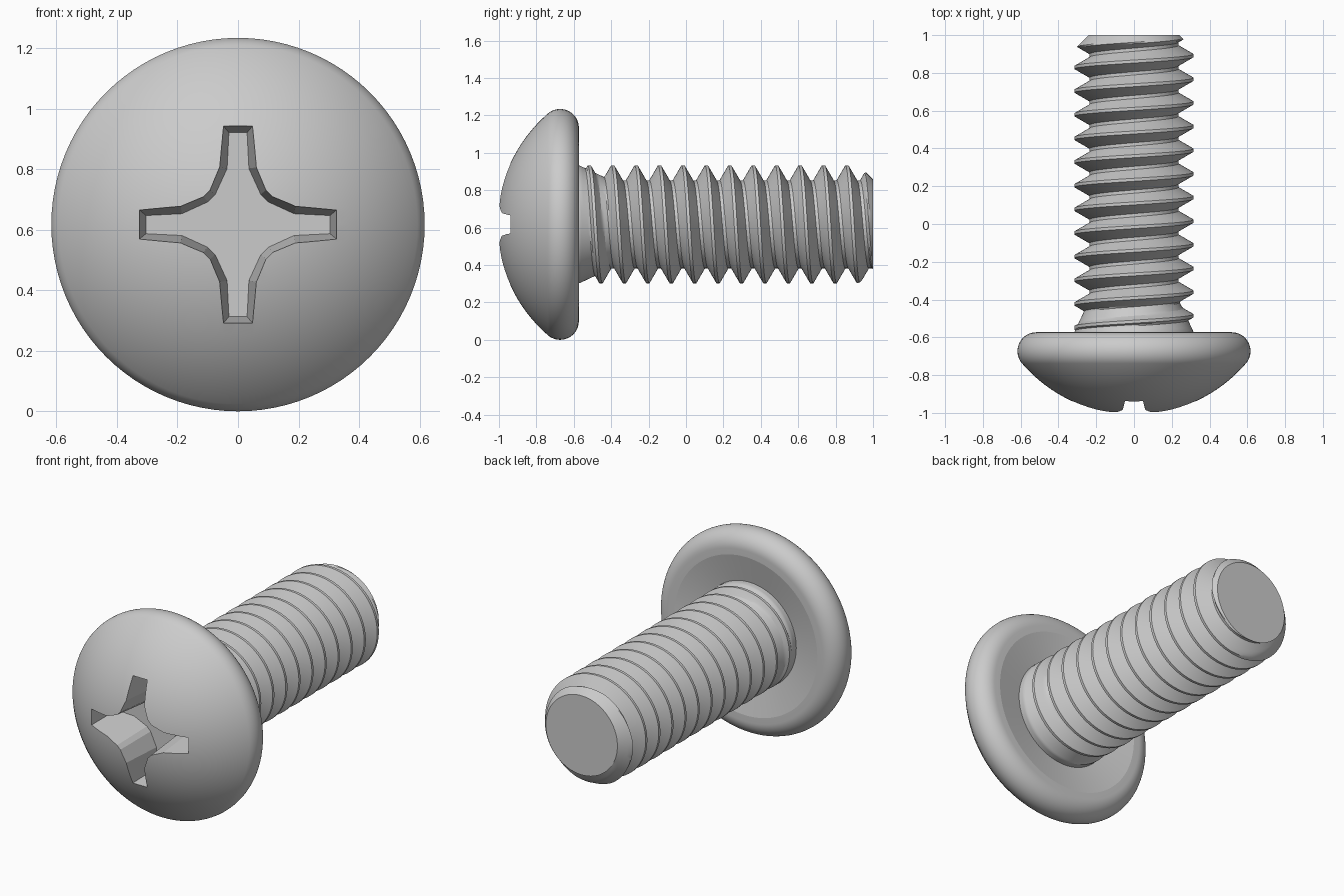
import bpy, bmesh
from math import sin, cos, pi, radians, atan2
from mathutils import Vector

if "Cube" in bpy.data.objects:
    bpy.data.objects.remove(bpy.data.objects["Cube"])

AXIS_Z = 0.617
SEGMENTS = 96
PITCH = 0.1252
CREST, ROOT, TIP = 0.315, 0.235, 0.24


def polar(r, y, t):
    return Vector((r * sin(t), y, AXIS_Z + r * cos(t)))


def finish(name, bm):
    bmesh.ops.remove_doubles(bm, verts=bm.verts, dist=1e-5)
    bmesh.ops.recalc_face_normals(bm, faces=bm.faces)
    mesh = bpy.data.meshes.new(name)
    bm.to_mesh(mesh)
    bm.free()
    obj = bpy.data.objects.new(name, mesh)
    bpy.context.collection.objects.link(obj)
    return obj


def sweep(name, profile_at):
    """Skin the (radius, y) profiles given for each angle round the axis."""
    bm = bmesh.new()
    cols = []
    for i in range(SEGMENTS + 1):
        turn = i / SEGMENTS
        cols.append([bm.verts.new(polar(r, y, 2 * pi * turn)) for r, y in profile_at(turn)])
    for a, b in zip(cols, cols[1:]):
        for j in range(len(a) - 1):
            bm.faces.new((a[j], a[j + 1], b[j + 1], b[j]))
    return finish(name, bm)


def smooth(obj, degrees):
    bpy.ops.object.select_all(action="DESELECT")
    obj.select_set(True)
    bpy.context.view_layer.objects.active = obj
    bpy.ops.object.shade_smooth_by_angle(angle=radians(degrees))


def arc(cx, cy, radius, start, end, steps):
    """Points on a profile arc; angle zero points to the front."""
    return [(cx + radius * sin(a), cy - radius * cos(a))
            for a in (start + (end - start) * i / steps for i in range(steps + 1))]


def cross_loop(bm, y, half):
    """Four-fold repeat of a mirrored half quadrant of the driver recess."""
    loop = []
    for q in range(4):
        c, s = round(cos(q * pi / 2)), round(sin(q * pi / 2))
        for a, b in half + [(b, a) for a, b in reversed(half)]:
            loop.append(bm.verts.new((a * c - b * s, y, AXIS_Z + a * s + b * c)))
    return loop


# one pitch of the ridge: crest flat, flank, root flat, flank
FLANK, FLANK_STEPS = 0.046, 6
ridge = [(CREST, -0.008)]
for i in range(FLANK_STEPS + 1):
    f = i / FLANK_STEPS
    ridge.append((CREST + (ROOT - CREST) * f, 0.008 + FLANK * f))
for i in range(FLANK_STEPS):
    f = i / FLANK_STEPS
    ridge.append((ROOT + (CREST - ROOT) * f, PITCH - 0.008 - FLANK * (1 - f)))


def shaft_profile(turn):
    """Threaded outline with a tapered neck at the head and a chamfered tip."""
    base, tip = -0.62, 1.0
    points = [(0, base)]
    for k in range(-12, 4):
        for r, offset in ridge:
            y = 0.735 + (k + turn) * PITCH + offset
            if y <= base:
                points.append((CREST, base))
            elif y >= tip:
                points.append((TIP, tip))
            else:
                neck = min(CREST, CREST - 0.47 * (y + 0.57))
                points.append((min(max(r, neck), TIP + tip - y), y))
    return points + [(0, tip)]


# threaded shaft
shaft = sweep("threaded_shaft", shaft_profile)
smooth(shaft, 25)

# domed head: dome tangent to a rounded rim, shallow dished underside
APEX, RIM_R, RIM_X, RIM_Y = -1.01, 0.1, 0.517, -0.673
gap = RIM_Y - APEX
dome_r = (RIM_X ** 2 + gap ** 2 - RIM_R ** 2) / (2 * (gap - RIM_R))
dome_y = APEX + dome_r
joint = atan2(RIM_X, dome_y - RIM_Y)
head_profile = (arc(0, dome_y, dome_r, 0, joint, 16)
                + arc(RIM_X, RIM_Y, RIM_R, joint, pi, 24)[1:]
                + [(0.48, -0.573), (0.3, -0.61), (0, -0.61)])
head = sweep("screw_head", lambda turn: head_profile)

# tapered cross recess
outer = [(0.334, 0.055), (0.19, 0.064), (0.115, 0.094)]
inner = [(0.304, 0.03), (0.185, 0.036), (0.1, 0.075)]
bm = bmesh.new()
front = cross_loop(bm, -1.02, outer)
floor = cross_loop(bm, -0.73, inner)
bm.faces.new(front)
bm.faces.new(floor)
for i in range(len(front)):
    bm.faces.new((front[i - 1], front[i], floor[i], floor[i - 1]))
cutter = finish("recess_cutter", bm)
cut = head.modifiers.new("recess", "BOOLEAN")
cut.operation = "DIFFERENCE"
cut.solver = "EXACT"
cut.object = cutter
with bpy.context.temp_override(object=head, active_object=head):
    bpy.ops.object.modifier_apply(modifier=cut.name)
bpy.data.objects.remove(cutter)
smooth(head, 10)
